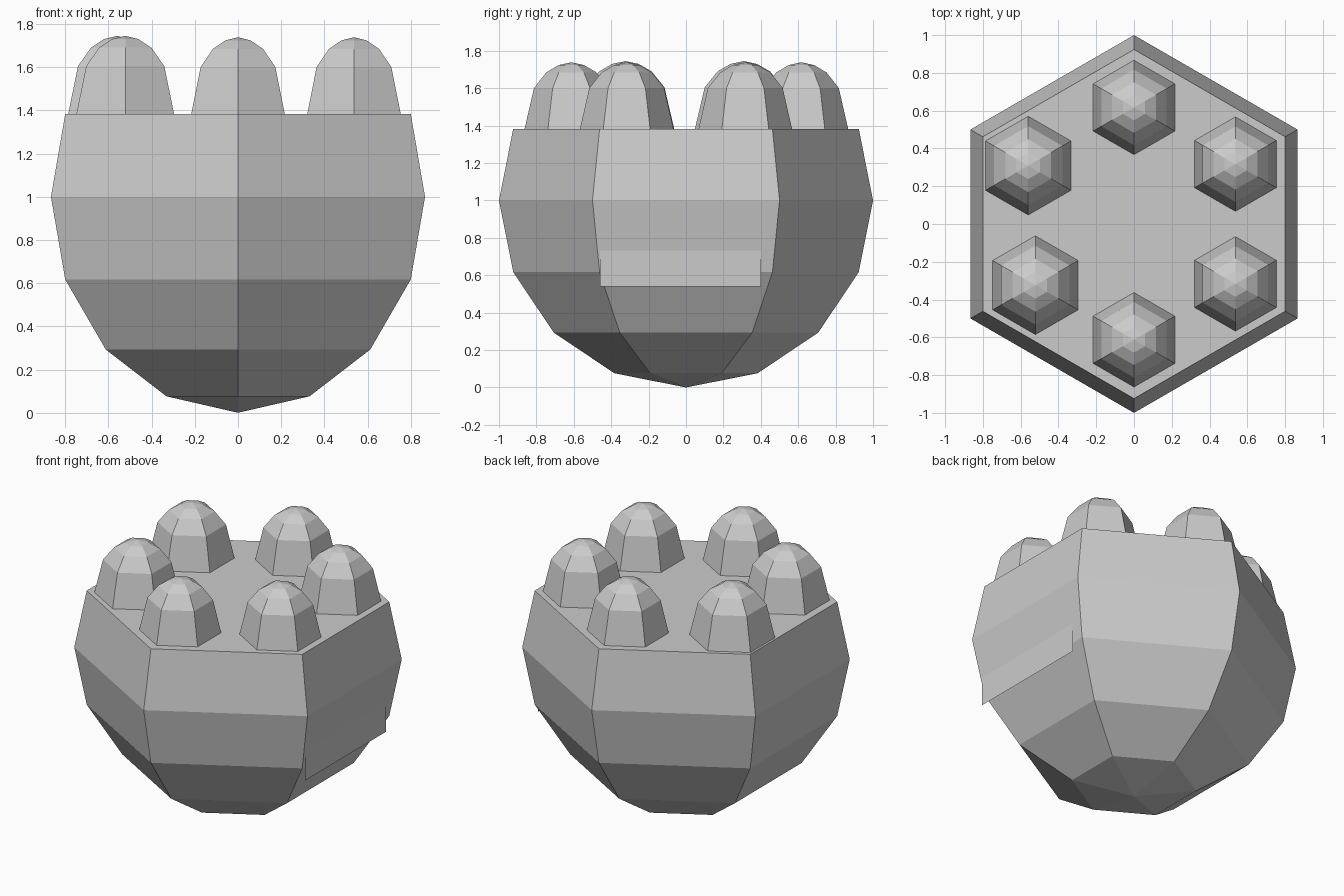
import bpy
import bmesh
from math import cos, sin, pi, radians

cube = bpy.data.objects.get("Cube")
if cube:
    bpy.data.objects.remove(cube, do_unlink=True)

SIDES = 6
CAP_Z = 1 + sin(radians(22.5))

grey = bpy.data.materials.new("plain grey")
grey.use_nodes = True
colour = (0.6, 0.6, 0.6, 1)
grey.diffuse_color = colour
grey.node_tree.nodes["Principled BSDF"].inputs["Base Color"].default_value = colour


def finish(name, bm, location=(0, 0, 0)):
    """Turn a bmesh into a flat shaded object."""
    mesh = bpy.data.meshes.new(name)
    bm.to_mesh(mesh)
    bm.free()
    mesh.materials.append(grey)
    obj = bpy.data.objects.new(name, mesh)
    obj.location = location
    bpy.context.collection.objects.link(obj)
    return obj


def lathe(name, profile, location=(0, 0, 0)):
    """Six-sided solid from (radius, height) rings, with a corner facing +y."""
    bm = bmesh.new()
    rings = []
    for r, z in profile:
        if r == 0:
            rings.append([bm.verts.new((0, 0, z))] * SIDES)
        else:
            angles = [pi / 2 + 2 * pi * i / SIDES for i in range(SIDES)]
            rings.append([bm.verts.new((r * cos(a), r * sin(a), z)) for a in angles])
    for low, high in zip(rings, rings[1:]):
        for i in range(SIDES):
            j = (i + 1) % SIDES
            corners = dict.fromkeys((low[i], low[j], high[j], high[i]))
            bm.faces.new(list(corners))
    # Close the open ends
    if profile[0][0]:
        bm.faces.new(rings[0][::-1])
    if profile[-1][0]:
        bm.faces.new(rings[-1])
    bmesh.ops.recalc_face_normals(bm, faces=bm.faces)
    return finish(name, bm, location)


# Body: low-poly ball cut flat above its middle
steps = [radians(-90 + 22.5 * i) for i in range(6)]
body_profile = [(0, 0)] + [(cos(a), 1 + sin(a)) for a in steps[1:]]
lathe("body", body_profile, (0, 0, 0))

# Knobs: ring of six domes standing on the flat top
knob_profile = [(0.25, 0), (0.2, 0.218), (0.134, 0.302), (0.068, 0.341), (0, 0.356)]
knobs = {
    "back_knob": (0, 0.617, 1),
    "back_left_knob": (0.537, 0.317, 1),
    "front_left_knob": (0.537, -0.317, 1),
    "front_knob": (0, -0.613, 1),
    "front_right_knob": (-0.522, -0.324, 1.045),
    "back_right_knob": (-0.56, 0.309, 1.045),
}
for name, (x, y, wide) in knobs.items():
    height = 1 + (wide - 1) * 0.4
    lathe(name, [(r * wide, z * height) for r, z in knob_profile], (x, y, CAP_Z))

# Side plate: thin upright sheet whose lower edge stands clear of the body
bm = bmesh.new()
bm.faces.new([bm.verts.new((0.82, y, z)) for y, z in
              ((-0.46, 0.54), (0.4, 0.54), (0.4, 1.2), (-0.46, 1.2))])
finish("side_plate", bm)
